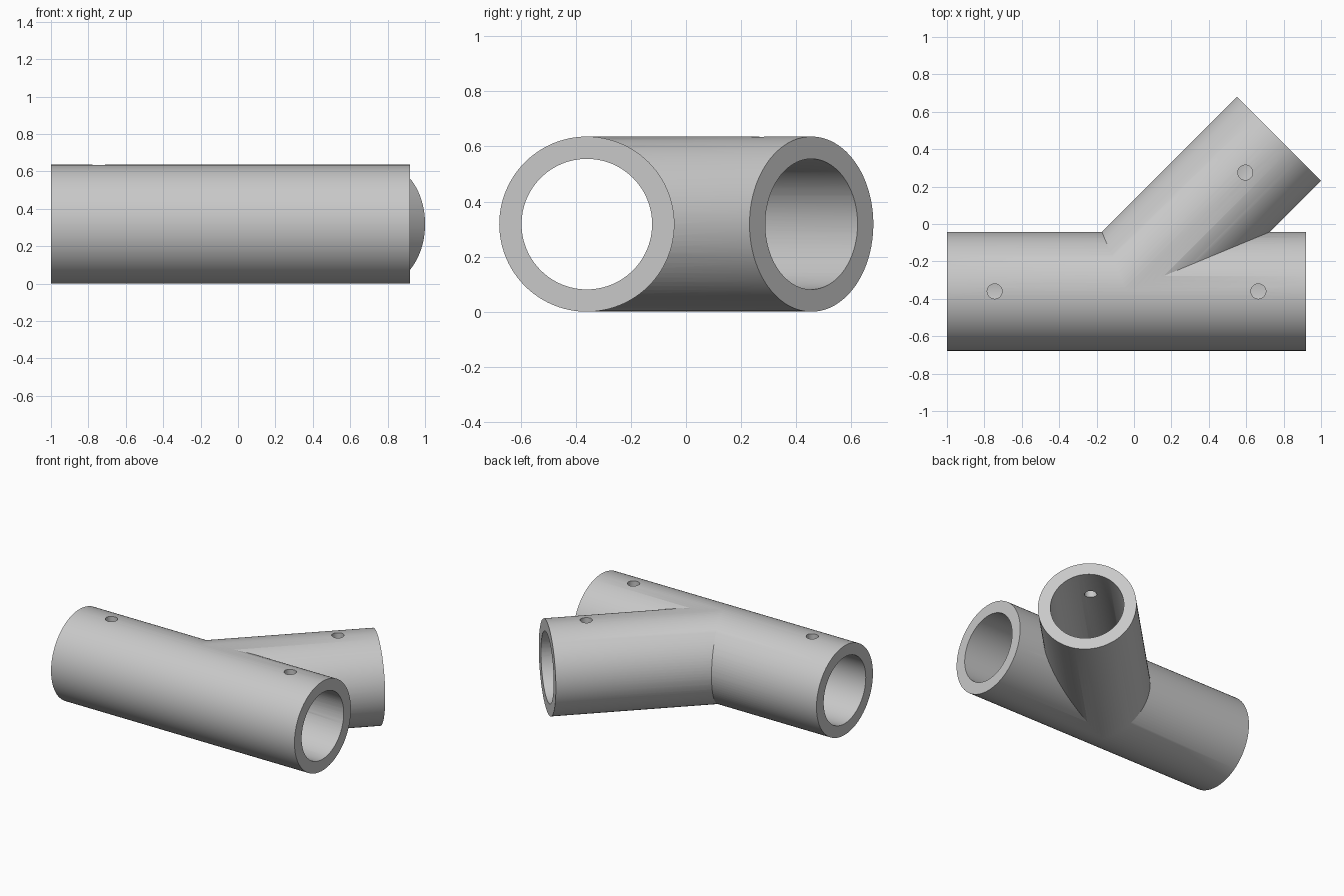
import bpy
from math import radians, sin, cos
from mathutils import Vector, Matrix

cube = bpy.data.objects.get("Cube")
if cube:
    bpy.data.objects.remove(cube, do_unlink=True)

OUTER, BORE, SCREW = 0.318, 0.237, 0.04
AXIS_Y = -0.36
LEFT_END, RIGHT_END = -1.0, 0.92
joint = Vector((-0.04, AXIS_Y, OUTER))
branch_dir = Vector((cos(radians(45)), sin(radians(45)), 0))
BRANCH_LENGTH = 1.153

metal = bpy.data.materials.new("light grey metal")
metal.use_nodes = True
colour = (0.58, 0.58, 0.58, 1)
metal.diffuse_color = colour
metal.node_tree.nodes["Principled BSDF"].inputs["Base Color"].default_value = colour


def rod(name, start, end, radius, sides=96):
    """Solid cylinder running between two points."""
    axis = end - start
    bpy.ops.mesh.primitive_cylinder_add(vertices=sides, radius=radius, depth=axis.length)
    obj = bpy.context.object
    obj.name = name
    turn = axis.to_track_quat('Z', 'Y').to_matrix().to_4x4()
    obj.data.transform(Matrix.Translation((start + end) / 2) @ turn)
    obj.data.materials.append(metal)
    return obj


def combine(target, tool, operation):
    """Apply a boolean and discard the tool."""
    tool.hide_render = True
    mod = target.modifiers.new("combine", 'BOOLEAN')
    mod.operation, mod.solver, mod.object = operation, 'EXACT', tool
    bpy.context.view_layer.objects.active = target
    bpy.ops.object.modifier_apply(modifier=mod.name)
    bpy.data.objects.remove(tool, do_unlink=True)


# Straight pipe and angled branch, joined into one solid
left = Vector((LEFT_END, AXIS_Y, OUTER))
right = Vector((RIGHT_END, AXIS_Y, OUTER))
tip = joint + branch_dir * BRANCH_LENGTH
fitting = rod("pipe_fitting", left, right, OUTER)
combine(fitting, rod("branch", joint, tip, OUTER), 'UNION')

# Connected bores through both pipes
overrun = Vector((0.1, 0, 0))
bores = rod("main_bore", left - overrun, right + overrun, BORE)
combine(bores, rod("branch_bore", joint, tip + branch_dir * 0.1, BORE), 'UNION')
combine(fitting, bores, 'DIFFERENCE')

# Screw holes through the top wall near each open end
inset = 0.255
hole_centres = [left + Vector((inset, 0, 0)), right - Vector((inset, 0, 0)),
                tip - branch_dir * inset]
for centre in hole_centres:
    top = centre + Vector((0, 0, OUTER + 0.1))
    combine(fitting, rod("screw_hole", centre, top, SCREW, 32), 'DIFFERENCE')

# Smooth walls with crisp rims
bpy.ops.object.select_all(action='DESELECT')
fitting.select_set(True)
bpy.context.view_layer.objects.active = fitting
bpy.ops.object.shade_smooth_by_angle(angle=radians(25))
